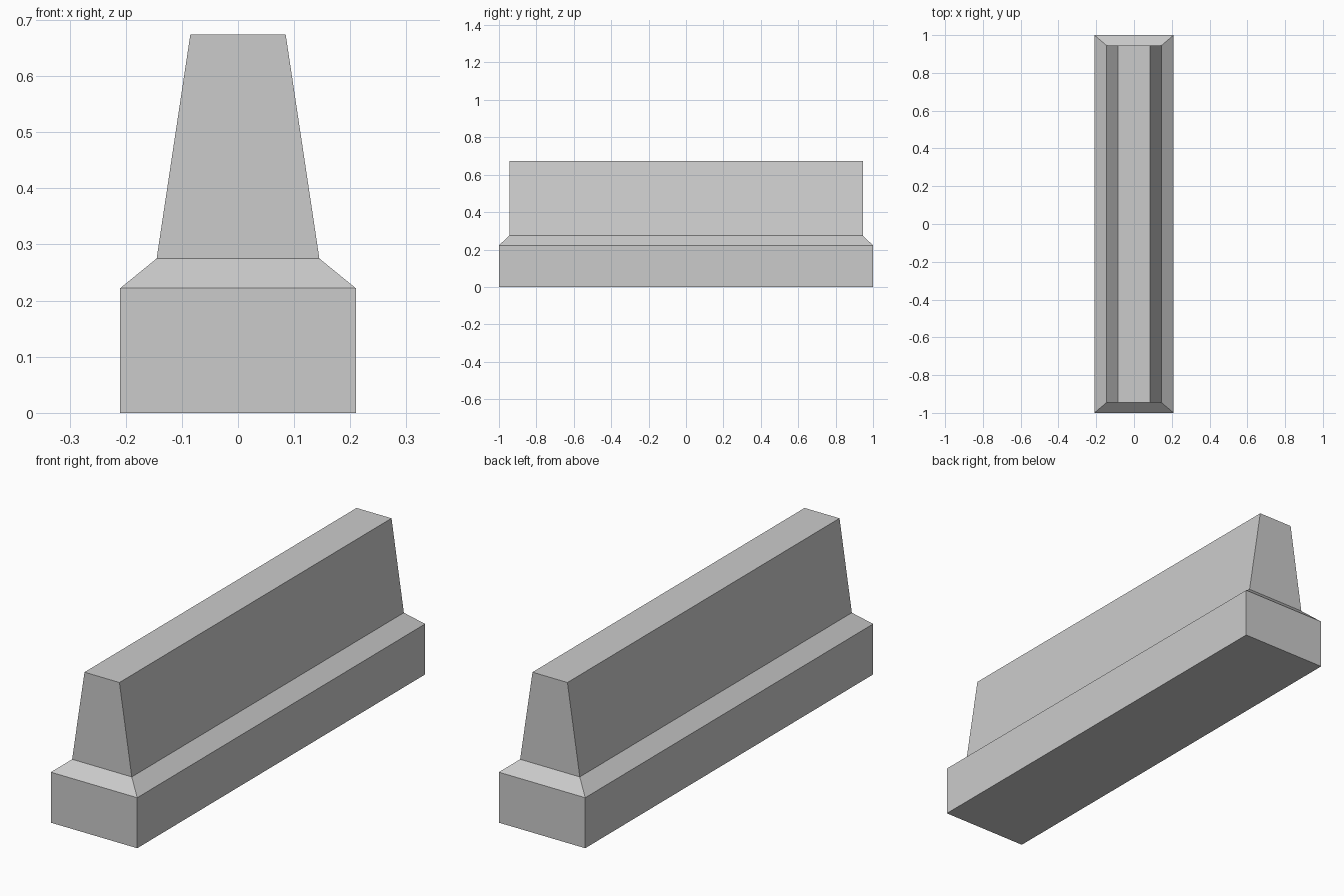
import bpy
import bmesh

if "Cube" in bpy.data.objects:
    bpy.data.objects.remove(bpy.data.objects["Cube"], do_unlink=True)

# Plain concrete grey
concrete = bpy.data.materials.new("concrete_grey")
concrete.use_nodes = True
colour = (0.6, 0.6, 0.6, 1)
concrete.diffuse_color = colour
concrete.node_tree.nodes["Principled BSDF"].inputs["Base Color"].default_value = colour

# Half width, half length and height of each level, bottom to top
LEVELS = [
    (0.21, 1.0, 0.0),        # foot, bottom
    (0.21, 1.0, 0.222),      # foot, top
    (0.145, 0.945, 0.275),   # top of the sloped shoulder
    (0.085, 0.945, 0.674),   # top of the tapered wall
]


def add_ring(bm, half_x, half_y, z):
    corners = [(-1, -1), (1, -1), (1, 1), (-1, 1)]
    return [bm.verts.new((sx * half_x, sy * half_y, z)) for sx, sy in corners]


# Barrier body: rectangular levels joined into one closed shell
bm = bmesh.new()
rings = [add_ring(bm, *level) for level in LEVELS]
for low, high in zip(rings, rings[1:]):
    for i in range(4):
        j = (i + 1) % 4
        bm.faces.new((low[i], low[j], high[j], high[i]))
bm.faces.new(reversed(rings[0]))
bm.faces.new(rings[-1])
bmesh.ops.recalc_face_normals(bm, faces=bm.faces[:])

mesh = bpy.data.meshes.new("barrier_body")
bm.to_mesh(mesh)
bm.free()
mesh.materials.append(concrete)
barrier = bpy.data.objects.new("barrier_body", mesh)
bpy.context.collection.objects.link(barrier)
